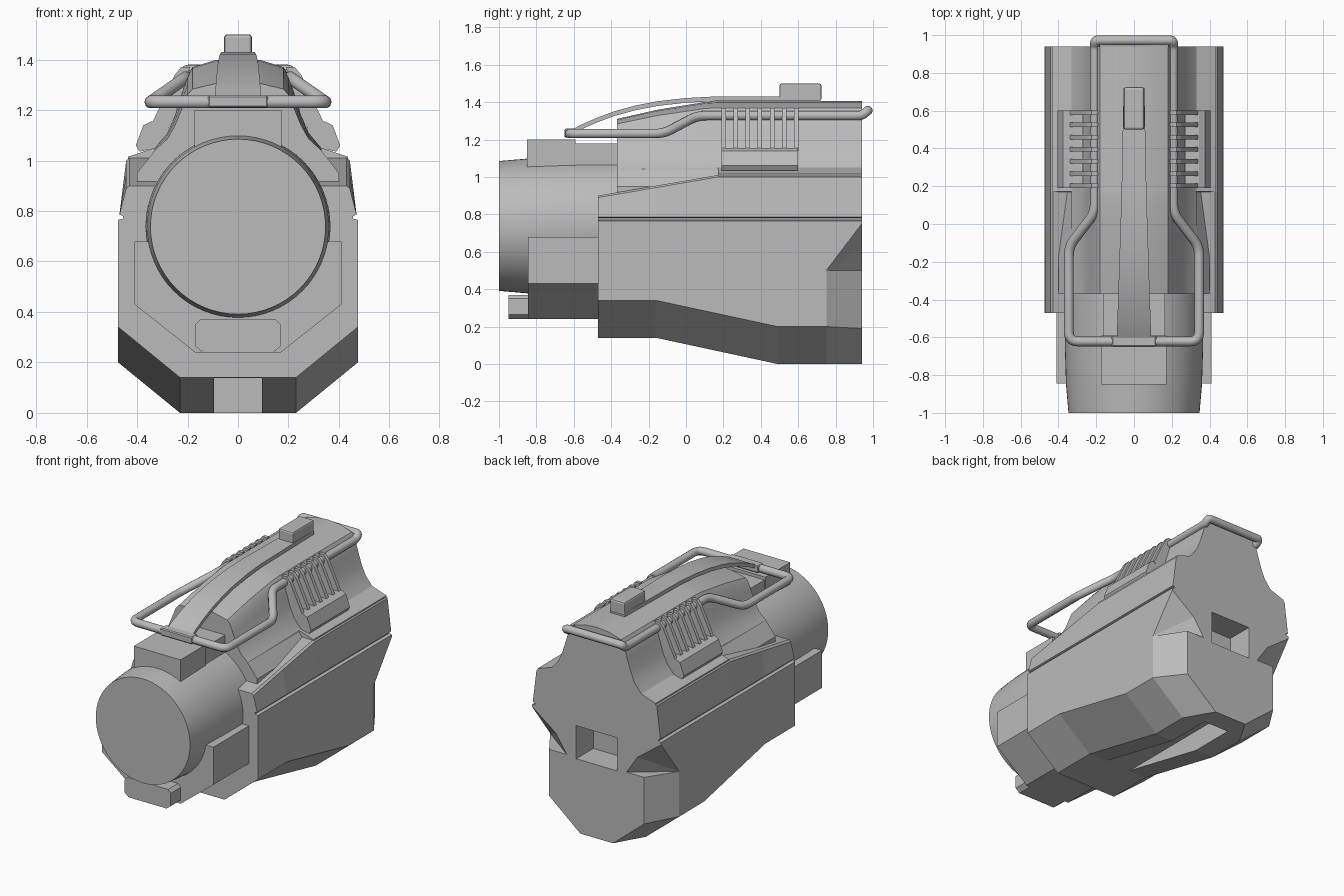
import bpy, bmesh, math
from mathutils import Vector

old = bpy.data.objects.get("Cube")
if old:
    bpy.data.objects.remove(old, do_unlink=True)

grey = bpy.data.materials.new("plain_grey")
grey.use_nodes = True
grey.diffuse_color = (0.5, 0.5, 0.5, 1)
grey.node_tree.nodes["Principled BSDF"].inputs["Base Color"].default_value = (0.5, 0.5, 0.5, 1)


def finish(name, bm, smooth=None):
    """Turn a bmesh into a named object."""
    bmesh.ops.remove_doubles(bm, verts=bm.verts, dist=0.0002)
    bmesh.ops.recalc_face_normals(bm, faces=bm.faces)
    mesh = bpy.data.meshes.new(name)
    bm.to_mesh(mesh)
    bm.free()
    mesh.materials.append(grey)
    obj = bpy.data.objects.new(name, mesh)
    bpy.context.collection.objects.link(obj)
    if smooth:
        bpy.ops.object.select_all(action='DESELECT')
        obj.select_set(True)
        bpy.context.view_layer.objects.active = obj
        bpy.ops.object.shade_smooth_by_angle(angle=math.radians(smooth))
    return obj


def loft(name, stations, mirror=True, smooth=None):
    """Skin (y, [(x, z), ...]) sections; half sections are mirrored in x."""
    bm = bmesh.new()
    rings = []
    for y, pts in stations:
        ring = pts + [(-x, z) for x, z in reversed(pts)] if mirror else pts
        rings.append([bm.verts.new((x, y, z)) for x, z in ring])
    n = len(rings[0])
    for a, b in zip(rings, rings[1:]):
        for i in range(n):
            j = (i + 1) % n
            bm.faces.new((a[i], a[j], b[j], b[i]))
    bm.faces.new(rings[0])
    bm.faces.new(rings[-1])
    return finish(name, bm, smooth)


def prism(name, pts, y0, y1, mirror=True):
    return loft(name, [(y0, pts), (y1, pts)], mirror)


def bevel(obj, width, segments=1):
    mod = obj.modifiers.new("bevel", 'BEVEL')
    mod.width, mod.segments = width, segments


def cut(obj, cutter):
    cutter.hide_render = True
    cutter.hide_set(True)
    cutter.display_type = 'WIRE'
    mod = obj.modifiers.new("cut", 'BOOLEAN')
    mod.operation, mod.solver, mod.object = 'DIFFERENCE', 'EXACT', cutter


# Main body: faceted belly, side groove, notched rear corners
def body_section(bottom, corner, top, rear=False):
    low = [(0.23, bottom), (0.475, corner)] + [(0.475, 0.5)] * 4
    if rear:
        low = [(0.12, 0), (0.35, 0.19), (0.35, 0.5), (0.22, 0.5), (0.3, 0.62), (0.475, 0.75)]
    return low + [(0.475, 0.765), (0.455, 0.77), (0.455, 0.78), (0.47, 0.785),
                  (0.443, top - 0.01), (0.43, top), (0.38, top)]


body = loft("body", [
    (-0.47, body_section(0.14, 0.34, 0.9)),
    (-0.16, body_section(0.14, 0.34, 0.953)),
    (0.17, body_section(0.069, 0.269, 1.01)),
    (0.49, body_section(0, 0.2, 1.01)),
    (0.75, body_section(0, 0.2, 1.01)),
    (0.94, body_section(0, 0.2, 1.01, rear=True))])
cut(body, prism("rear_socket_cutter", [(0.15, 0.49), (0.15, 0.71)], 0.76, 1.1))
cut(body, prism("belly_slot_cutter", [(0.095, -0.1), (0.095, 0.139)], -0.16, 0.8))


# Upper hull: concave flanks rising to a shallow arch
def hull_section(top, foot, base):
    k = (top - 1.01) / 0.395
    flank = [(0.33, 1.05), (0.28, 1.11), (0.25, 1.18), (0.225, 1.26),
             (0.2, 1.34), (0.18, 1.37), (0.09, 1.398), (0, 1.405)]
    return [(foot, base), (foot, 1.015)] + [(x, 1.01 + (z - 1.01) * k) for x, z in flank]


loft("upper_hull", [
    (-0.37, hull_section(1.31, 0.335, 0.88)),
    (-0.15, hull_section(1.36, 0.335, 0.9)),
    (0.1, hull_section(1.4, 0.335, 0.95)),
    (0.17, hull_section(1.405, 0.335, 1.0)),
    (0.171, hull_section(1.405, 0.435, 1.0)),
    (0.94, hull_section(1.405, 0.435, 1.0))], smooth=25)

# Round barrel
bm = bmesh.new()
rings = []
for y, r in [(-1, 0.347), (-0.85, 0.36), (-0.65, 0.366), (-0.3, 0.367)]:
    rings.append([bm.verts.new((r * math.cos(t * math.tau / 64), y, 0.738 + r * math.sin(t * math.tau / 64)))
                  for t in range(64)])
for a, b in zip(rings, rings[1:]):
    for i in range(64):
        j = (i + 1) % 64
        bm.faces.new((a[i], a[j], b[j], b[i]))
bm.faces.new(rings[0])
bm.faces.new(rings[-1])
finish("barrel", bm, 30)

# Supports around the barrel
prism("barrel_cradle", [(0.17, 0.24), (0.41, 0.43), (0.41, 0.68)], -0.845, -0.4)
prism("front_foot", [(0.14, 0.24), (0.17, 0.265), (0.17, 0.35), (0.15, 0.37)], -0.95, -0.8)
prism("sight_block", [(0.172, 1.0), (0.172, 1.2)], -0.85, -0.59)
prism("sight_bridge", [(0.165, 1.0), (0.165, 1.18)], -0.6, -0.36)

# Side details: shoulder rails, grip pads and ribs
for side, s in (("left", 1), ("right", -1)):
    def flip(pts):
        return [(s * x, z) for x, z in pts]
    prism(side + "_shoulder_rail", flip([(0.28, 0.85), (0.4, 0.85), (0.4, 0.95), (0.33, 1.04), (0.28, 1.04)]),
          -0.37, 0.17, False)
    prism(side + "_grip_pad", flip([(0.28, 1.06), (0.39, 1.035), (0.405, 1.06), (0.375, 1.14), (0.345, 1.155),
                                    (0.27, 1.155)]), 0.19, 0.6, False)
    for i in range(7):
        y = 0.19 + i * 0.0645
        prism(f"{side}_grip_rib_{i + 1}", flip([(0.19, 1.37), (0.225, 1.37), (0.25, 1.34), (0.34, 1.15),
                                                (0.25, 1.14)]), y, y + 0.024, False)

# Top strap, swept along the spine and widening forward
strap = []
for y, z in [(-0.64, 1.235), (-0.57, 1.275), (-0.48, 1.315), (-0.38, 1.352), (-0.27, 1.382),
             (-0.15, 1.405), (0, 1.422), (0.15, 1.43), (0.72, 1.43)]:
    w = 0.055 + 0.037 * max(0, min(1, (0.5 - y) / 1.14))
    strap.append((y, [(w, z - 0.025), (w, z)]))
loft("top_strap", strap, smooth=30)
bevel(prism("thumb_block", [(0.055, 1.41), (0.055, 1.5)], 0.5, 0.725), 0.012, 2)
bevel(prism("handle_clamp", [(0.118, 1.21), (0.118, 1.258)], -0.65, -0.59), 0.006)

# Wire handle: closed tube with rounded corners
half = [(0.345, -0.622, 1.232), (0.345, -0.12, 1.232), (0.207, 0.06, 1.328), (0.207, 0.94, 1.328),
        (0.207, 0.972, 1.355)]
corners = [Vector(p) for p in half] + [Vector((-x, y, z)) for x, y, z in reversed(half)]
path = []
for i, p in enumerate(corners):
    before, after = corners[i - 1] - p, corners[(i + 1) % len(corners)] - p
    r = min(0.05, before.length * 0.45, after.length * 0.45)
    a, b = p + before.normalized() * r, p + after.normalized() * r
    for k in range(6):
        t = k / 5
        path.append(a * (1 - t) ** 2 + p * 2 * t * (1 - t) + b * t * t)
curve = bpy.data.curves.new("wire_handle", 'CURVE')
curve.dimensions = '3D'
curve.bevel_depth = 0.026
curve.bevel_resolution = 3
spline = curve.splines.new('POLY')
spline.points.add(len(path) - 1)
for pt, co in zip(spline.points, path):
    pt.co = (*co, 1)
spline.use_cyclic_u = True
spline.use_smooth = True
curve.materials.append(grey)
bpy.context.collection.objects.link(bpy.data.objects.new("wire_handle", curve))
